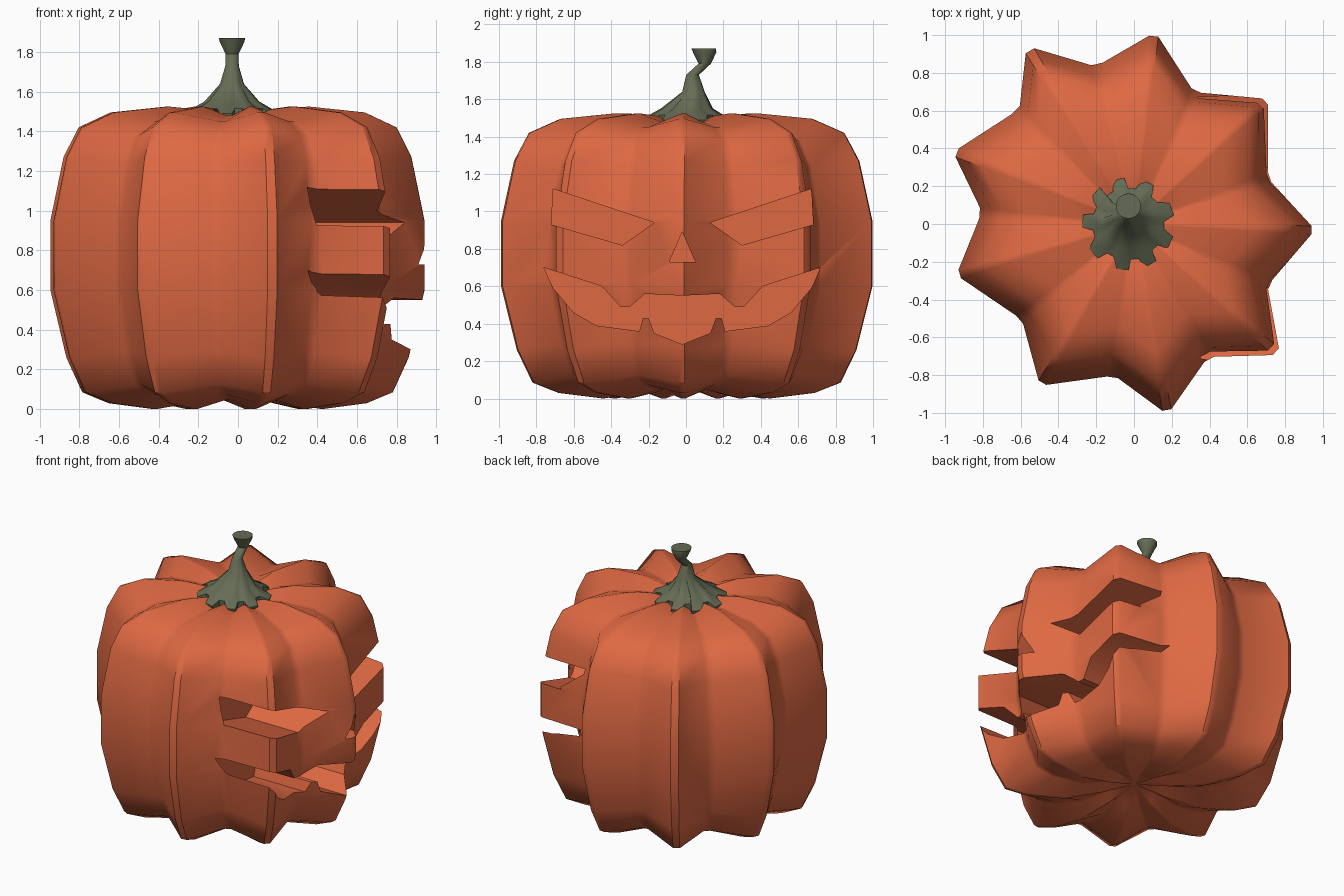
import bpy, bmesh
from math import radians, cos, sin

if "Cube" in bpy.data.objects:
    bpy.data.objects.remove(bpy.data.objects["Cube"])


def material(name, rgb):
    m = bpy.data.materials.new(name)
    m.diffuse_color = (*rgb, 1)
    m.use_nodes = True
    m.node_tree.nodes["Principled BSDF"].inputs["Base Color"].default_value = m.diffuse_color
    return m


def make_object(name, bm, mat=None):
    bmesh.ops.recalc_face_normals(bm, faces=bm.faces)
    me = bpy.data.meshes.new(name)
    bm.to_mesh(me)
    bm.free()
    ob = bpy.data.objects.new(name, me)
    bpy.context.collection.objects.link(ob)
    if mat:
        me.materials.append(mat)
    return ob


def smooth(ob, angle):
    bpy.ops.object.select_all(action='DESELECT')
    ob.select_set(True)
    bpy.context.view_layer.objects.active = ob
    bpy.ops.object.shade_smooth_by_angle(angle=radians(angle))


def loft(bm, rings, bottom=None, top=None):
    """Skin a stack of point rings, closing the ends at a pole or with an n-gon."""
    rows = [[bm.verts.new(p) for p in r] for r in rings]
    n = len(rows[0])
    for a, b in zip(rows, rows[1:]):
        for i in range(n):
            j = (i + 1) % n
            bm.faces.new((a[i], a[j], b[j], b[i]))
    for row, pole in ((rows[0], bottom), (rows[-1], top)):
        if pole is None:
            bm.faces.new(row)
        else:
            p = bm.verts.new(pole)
            for i in range(n):
                bm.faces.new((row[i], row[(i + 1) % n], p))


orange = material("orange_skin", (0.73, 0.14, 0.055))
green = material("stem_green", (0.13, 0.15, 0.09))

# Lobed cross-section: alternating ridges and valleys (angle, radius)
RIDGES = [(-2, .94), (43, .95), (84, 1.0), (121, 1.07), (158, 1.01),
          (196, .96), (240, .97), (280, 1.0), (318, 1.01)]
VALLEYS = [(19, .76), (65, .78), (103, .87), (136, .87), (176, .82),
           (220, .79), (262, .82), (299, .82), (336, .79)]
# Side profile (radius factor, height)
PROFILE = [(.2, .04), (.45, .0), (.69, .03), (.83, .085), (.915, .26), (1, .6), (1, .95),
           (.93, 1.27), (.85, 1.42), (.68, 1.495), (.38, 1.525), (.22, 1.51)]
MID = .76

section = []
for (ra, rr), (va, vr) in zip(RIDGES, VALLEYS):
    section += [(ra - 1.4, rr, 1), (ra + 1.4, rr, 1), (va - 2, vr, .94), (va + 2, vr, .94)]


def shell(bm, s):
    rings = [[(s * f * r * cos(radians(a)), s * f * r * sin(radians(a)),
               MID + (z - MID) * k * s) for a, r, k in section] for f, z in PROFILE]
    loft(bm, rings, (0, 0, MID + (.09 - MID) * s), (0, 0, MID + (1.43 - MID) * s))


# Hollow pumpkin: outer skin plus reversed inner skin
bm = bmesh.new()
shell(bm, 1)
shell(bm, .94)
pumpkin = make_object("pumpkin_body", bm, orange)

# Face openings, drawn in the y-z plane and cut along x
AXIS = -.02
eye = [(.69, 1.12), (.15, .94), (.32, .82), (.70, .93)]
nose = [(-.02, .89), (-.09, .73), (.05, .73)]
half_mouth = [(0, .55), (.20, .56), (.28, .49), (.33, .49), (.43, .60), (.74, .70), (.69, .59),
              (.58, .46), (.46, .39), (.23, .36), (.21, .43), (.18, .43), (.15, .35), (0, .29)]
mouth = ([(AXIS + y, z) for y, z in half_mouth]
         + [(AXIS - y, z) for y, z in half_mouth[-2:0:-1]])
cuts = [[(AXIS + y, z) for y, z in eye], [(AXIS - y, z) for y, z in eye], nose, mouth]

for outline in cuts:
    bm = bmesh.new()
    loft(bm, [[(x, y, z) for y, z in outline] for x in (.3, 1.3)])
    cutter = make_object("face_cutter", bm)
    cutter.hide_render = True
    mod = pumpkin.modifiers.new("cut", 'BOOLEAN')
    mod.operation, mod.solver, mod.object = 'DIFFERENCE', 'EXACT', cutter
    bpy.context.view_layer.objects.active = pumpkin
    bpy.ops.object.modifier_apply(modifier=mod.name)
    bpy.data.objects.remove(cutter)
smooth(pumpkin, 42)

# Stem: toothed foot reaching into the valleys, bent neck and flared tip
bm = bmesh.new()
rings = []
# (centre y, height, valley-tooth radius, notch radius, tooth drop)
STEM = [(0, 1.45, .235, .185, 0), (0, 1.515, .245, .19, .025), (.005, 1.55, .14, .125, 0),
        (.04, 1.64, .06, .06, 0), (.035, 1.73, .034, .034, 0), (.10, 1.79, .033, .033, 0),
        (.10, 1.85, .062, .062, 0), (.095, 1.87, .066, .066, 0)]
for cy, z, tooth, notch, drop in STEM:
    ring = []
    for (ra, _), (va, _) in zip(RIDGES, VALLEYS):
        for a, r, d in ((ra - 6, notch, 0), (ra + 6, notch, 0),
                        (va - 8, tooth, drop), (va + 8, tooth, drop)):
            ring.append((-.03 + r * cos(radians(a)), cy + r * sin(radians(a)), z - d))
    rings.append(ring)
loft(bm, rings)
smooth(make_object("stem", bm, green), 50)
